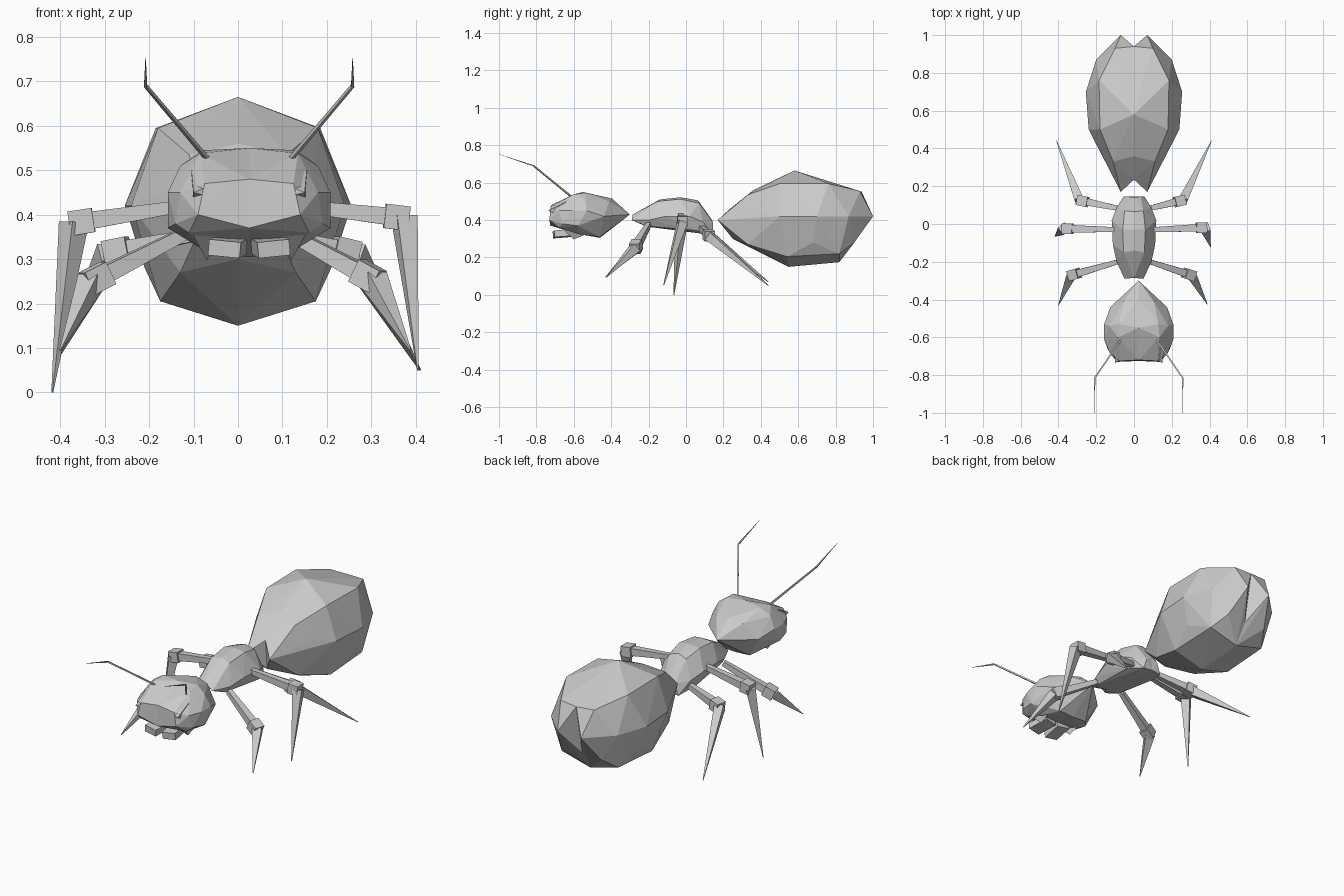
import bpy, bmesh
from mathutils import Vector

if "Cube" in bpy.data.objects:
    bpy.data.objects.remove(bpy.data.objects["Cube"])

HEAD_X = 0.025  # the head sits slightly off centre


def finish(bm, name):
    bmesh.ops.recalc_face_normals(bm, faces=bm.faces)
    me = bpy.data.meshes.new(name)
    bm.to_mesh(me)
    bm.free()
    ob = bpy.data.objects.new(name, me)
    bpy.context.collection.objects.link(ob)
    return ob


def hull(pts):
    bm = bmesh.new()
    for p in pts:
        bm.verts.new(p)
    bmesh.ops.convex_hull(bm, input=bm.verts[:])
    loose = [v for v in bm.verts if not v.link_faces]
    bmesh.ops.delete(bm, geom=loose, context='VERTS')
    return bm


def half_hull(name, pts, axis=0.0):
    """Faceted half shell (x >= 0) from a few points, mirrored across x = axis."""
    bm = hull(pts)
    inner = [f for f in bm.faces if all(abs(v.co.x) < 1e-5 for v in f.verts)]
    bmesh.ops.delete(bm, geom=inner, context='FACES')
    ob = finish(bm, name)
    ob.location.x = axis
    ob.modifiers.new("mirror", 'MIRROR')
    return ob


def beam(name, a, b, wa, wb):
    """Square-section tapered bar from a to b."""
    a, b = Vector(a), Vector(b)
    d = (b - a).normalized()
    u = d.cross(Vector((0, 0, 1))).normalized()
    w = d.cross(u).normalized()
    bm = bmesh.new()
    p, q = [[bm.verts.new(c + u * r * i + w * r * j)
             for i, j in ((-1, -1), (1, -1), (1, 1), (-1, 1))]
            for c, r in ((a, wa / 2), (b, wb / 2))]
    bm.faces.new(p)
    bm.faces.new(q)
    for i in range(4):
        k = (i + 1) % 4
        bm.faces.new((p[i], p[k], q[k], q[i]))
    return finish(bm, name)


# Abdomen, with twin points front and back
half_hull("abdomen", [
    (0, .58, .665), (0, .235, .46), (0, .36, .56), (0, .94, .55), (0, .55, .15),
    (0, .82, .175), (0, .25, .30), (.07, .17, .40), (.07, 1.0, .42),
    (.10, .93, .555), (.11, .33, .535), (.18, .50, .595), (.185, .76, .595),
    (.255, .70, .42), (.24, .50, .42), (.17, .385, .45), (.20, .87, .42),
    (.175, .54, .205), (.17, .82, .22), (.21, .68, .28), (.13, .33, .27),
    (.12, .90, .28), (0, .89, .28)])

# Thorax
half_hull("thorax", [
    (0, -.285, .43), (.05, -.29, .40), (0, -.14, .51), (.055, -.15, .50),
    (0, -.03, .522), (.06, -.03, .512), (0, .065, .505), (.05, .07, .49),
    (0, .14, .40), (.035, .145, .38), (.112, -.11, .42), (.118, .02, .42),
    (.092, -.20, .40), (.09, .09, .39), (.055, .145, .32), (0, .145, .325),
    (.09, .05, .345), (0, -.21, .365), (.07, -.21, .368)])

# Head
half_hull("head", [
    (0, -.55, .55), (.105, -.53, .545), (.11, -.60, .538), (0, -.395, .515),
    (.08, -.41, .50), (0, -.30, .43), (.15, -.44, .42), (.155, -.54, .51),
    (.183, -.53, .45), (.183, -.61, .45), (.183, -.58, .37), (.165, -.66, .38),
    (.155, -.68, .45), (.10, -.725, .47), (0, -.72, .48), (.115, -.73, .40),
    (0, -.725, .37), (.135, -.68, .36), (0, -.46, .305), (.085, -.46, .31),
    (.11, -.57, .325), (0, -.57, .335)], HEAD_X)

for s, side in ((-1, "left"), (1, "right")):
    def hp(x, y, z):
        return (HEAD_X + s * x, y, z)

    # Eyes: small faceted spikes
    finish(hull([hp(*p) for p in (
        (.045, -.70, .43), (.13, -.64, .50), (.13, -.66, .42),
        (.125, -.735, .45), (.05, -.70, .48))]), side + "_eye")

    # Jaw corners under the cheeks
    finish(hull([hp(*p) for p in (
        (.135, -.68, .37), (.07, -.67, .365), (.095, -.60, .297),
        (.10, -.52, .33))]), side + "_jaw_corner")

    # Mandibles: thin tilted plates
    bm = bmesh.new()
    bmesh.ops.create_cube(bm, size=1)
    ob = finish(bm, side + "_mandible")
    ob.location = hp(.048, -.648, .328)
    ob.scale = (.072, .12, .036)
    ob.rotation_euler = (.08, s * -.1, s * .12)

    # Antennae
    elbow = hp(.233, -.815, .69)
    beam(side + "_antenna_base", hp(.085, -.60, .515), elbow, .009, .007)
    beam(side + "_antenna_tip", elbow, hp(.233, -1.0, .752), .007, .001)

# Legs: root, knee, foot for each pair; (left, right) values where they differ
legs = {
    "front": [(.085, -.20, .375),
              ((-.31, -.265, .26), (.285, -.265, .265)),
              ((-.40, -.43, .095), (.388, -.425, .095))],
    "middle": [(.09, -.03, .425),
               ((-.345, -.025, .385), (.35, -.02, .395)),
               ((-.418, -.065, .0), (.405, -.12, .05))],
    "back": [(.07, .08, .36),
             ((-.265, .12, .32), (.235, .12, .32)),
             ((-.41, .44, .07), (.41, .44, .05))],
}
for name, (root, knees, feet) in legs.items():
    for i, side in enumerate(("left", "right")):
        s = i * 2 - 1
        r = Vector((s * root[0], root[1], root[2]))
        k, f = Vector(knees[i]), Vector(feet[i])
        out = (k - r).normalized()
        label = side + "_" + name
        beam(label + "_thigh", r, k, .025, .04)
        beam(label + "_knee", k - out * .02, k + out * .035, .055, .055)
        beam(label + "_shin", k + out * .025, f, .048, .003)
